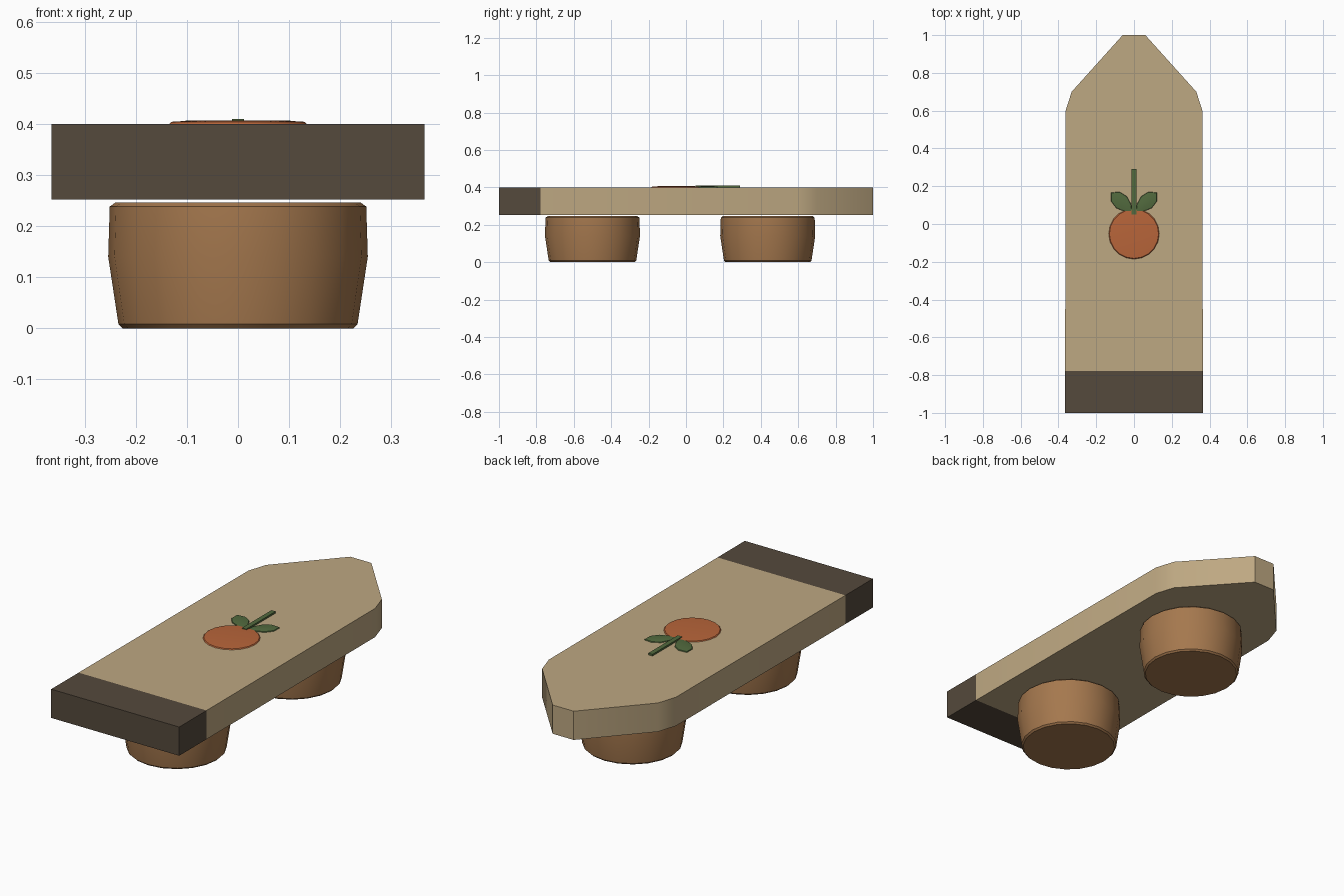
import bpy, bmesh, math
from mathutils import Matrix

cube = bpy.data.objects.get("Cube")
if cube:
    bpy.data.objects.remove(cube, do_unlink=True)


def material(name, rgb):
    mat = bpy.data.materials.new(name)
    mat.use_nodes = True
    mat.diffuse_color = (*rgb, 1)
    mat.node_tree.nodes["Principled BSDF"].inputs["Base Color"].default_value = (*rgb, 1)
    return mat


BEIGE = material("beige", (0.515, 0.392, 0.223))
DARK = material("dark brown", (0.09, 0.067, 0.045))
WOOD = material("wood brown", (0.376, 0.188, 0.076))
ORANGE = material("orange", (0.48, 0.13, 0.042))
GREEN = material("leaf green", (0.084, 0.144, 0.048))


def finish(bm, name, mats, angle=35):
    bmesh.ops.recalc_face_normals(bm, faces=bm.faces)
    mesh = bpy.data.meshes.new(name)
    bm.to_mesh(mesh)
    bm.free()
    for mat in mats:
        mesh.materials.append(mat)
    obj = bpy.data.objects.new(name, mesh)
    bpy.context.collection.objects.link(obj)
    bpy.ops.object.select_all(action="DESELECT")
    obj.select_set(True)
    bpy.context.view_layer.objects.active = obj
    bpy.ops.object.shade_smooth_by_angle(angle=math.radians(angle))
    return obj


def loft(bm, rings):
    """Join equal-length rings of points and cap both ends."""
    loops = [[bm.verts.new(p) for p in ring] for ring in rings]
    for a, b in zip(loops, loops[1:]):
        for i in range(len(a)):
            j = (i + 1) % len(a)
            bm.faces.new((a[i], a[j], b[j], b[i]))
    bm.faces.new(loops[0])
    bm.faces.new(loops[-1])


def ellipse(rx, ry, z, sides):
    turn = 2 * math.pi / sides
    return [(rx * math.cos(i * turn), ry * math.sin(i * turn), z) for i in range(sides)]


# Board: pointed plank with rounded edges and a dark front end
half = [(0.365, -1), (0.362, 0.6), (0.33, 0.7), (0.06, 1)]
outline = half + [(-x, y) for x, y in reversed(half)]
bm = bmesh.new()
loft(bm, [[(x, y, z) for x, y in outline] for z in (0.252, 0.4)])
sharp = [e for e in bm.edges if e.calc_face_angle() > 0.6]
bmesh.ops.bevel(bm, geom=sharp, offset=0.038, segments=2, profile=0.5, affect="EDGES")
TIP = -0.777
bmesh.ops.bisect_plane(bm, geom=bm.verts[:] + bm.edges[:] + bm.faces[:],
                       plane_co=(0, TIP, 0), plane_no=(0, 1, 0))
for face in bm.faces:
    face.material_index = int(face.calc_center_median().y < TIP)
finish(bm, "board", [BEIGE, DARK])

# Feet: round blocks tapering towards the floor
for name, y in (("front_foot", -0.5), ("back_foot", 0.437)):
    bm = bmesh.new()
    profile = [(0.226, 0), (0.234, 0.008), (0.254, 0.14), (0.251, 0.238), (0.24, 0.246)]
    loft(bm, [ellipse(r, r, z, 20) for r, z in profile])
    foot = finish(bm, name, [WOOD])
    foot.location.y = y

# Fruit: shallow domed disc
bm = bmesh.new()
loft(bm, [ellipse(r, r, z, 20) for r, z in ((0.135, 0.399), (0.13, 0.404), (0.08, 0.407))])
fruit = finish(bm, "fruit", [ORANGE])
fruit.location.y = -0.052

# Leaves: pointed plates on both sides of the stem
leaf_half = [(0.03, 0.026), (0.075, 0.042), (0.12, 0.034)]
leaf = [(0, 0)] + [(x, -y) for x, y in leaf_half] + [(0.152, 0)] + leaf_half[::-1]
for name, side in (("left_leaf", 1), ("right_leaf", -1)):
    bm = bmesh.new()
    rings = []
    for scale, z in ((1, 0.399), (0.95, 0.404), (0.5, 0.407)):
        rings.append([(0.076 + (x - 0.076) * scale, y * scale, z) for x, y in leaf])
    loft(bm, rings)
    place = Matrix.Translation((0.01, 0.065, 0)) @ Matrix.Rotation(math.radians(42), 4, "Z")
    bm.transform(Matrix.Diagonal((side, 1, 1, 1)) @ place)
    finish(bm, name, [GREEN])

# Stem: thin strip
bm = bmesh.new()
bmesh.ops.create_cube(bm, size=1, matrix=Matrix.Translation((0, 0.17, 0.4045))
                      @ Matrix.Diagonal((0.024, 0.24, 0.009, 1)))
finish(bm, "stem", [GREEN])
